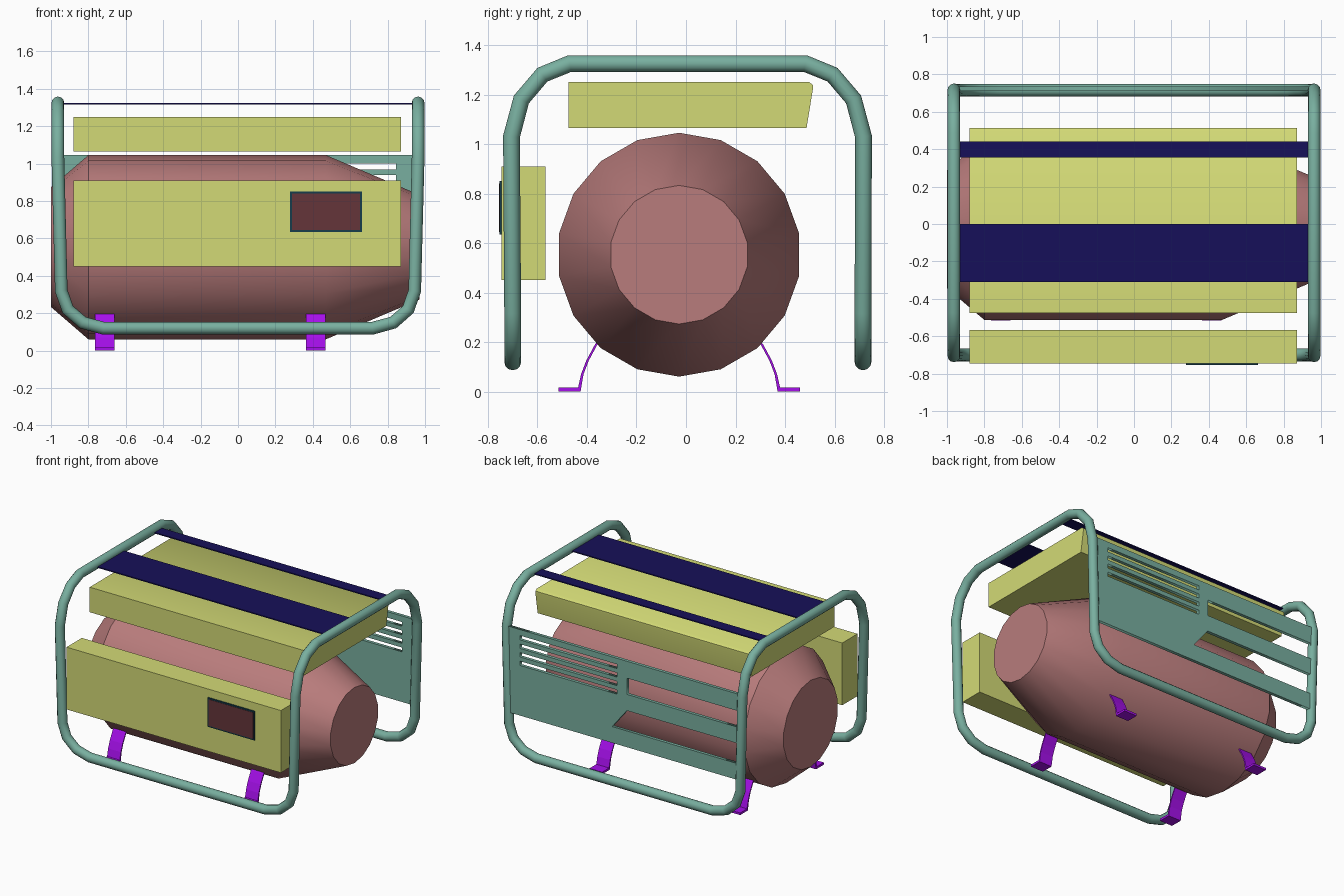
import bpy, bmesh, math
from mathutils import Vector

if "Cube" in bpy.data.objects:
    bpy.data.objects.remove(bpy.data.objects["Cube"])


def material(name, rgb):
    m = bpy.data.materials.new(name)
    m.diffuse_color = (*rgb, 1)
    m.use_nodes = True
    m.node_tree.nodes["Principled BSDF"].inputs["Base Color"].default_value = m.diffuse_color
    return m


TEAL = material("teal", (0.19, 0.43, 0.35))
YELLOW = material("yellow", (0.65, 0.70, 0.18))
PINK = material("pink", (0.48, 0.20, 0.20))
PURPLE = material("purple", (0.38, 0.005, 0.83))
NAVY = material("navy", (0.008, 0.005, 0.10))
MAROON = material("maroon", (0.13, 0.035, 0.042))
DARK = material("dark_teal", (0.008, 0.045, 0.07))


def finish(name, bm, mat):
    bmesh.ops.recalc_face_normals(bm, faces=bm.faces)
    me = bpy.data.meshes.new(name)
    bm.to_mesh(me)
    bm.free()
    me.materials.append(mat)
    ob = bpy.data.objects.new(name, me)
    bpy.context.collection.objects.link(ob)
    return ob


def smooth(ob, deg):
    bpy.ops.object.select_all(action='DESELECT')
    ob.select_set(True)
    bpy.context.view_layer.objects.active = ob
    bpy.ops.object.shade_smooth_by_angle(angle=math.radians(deg))


def prism(name, yz, x0, x1, mat):
    """Extrude a y-z outline along x."""
    bm = bmesh.new()
    f = bm.faces.new([bm.verts.new((x0, y, z)) for y, z in yz])
    r = bmesh.ops.extrude_face_region(bm, geom=[f])
    bmesh.ops.translate(bm, vec=(x1 - x0, 0, 0),
                        verts=[v for v in r['geom'] if isinstance(v, bmesh.types.BMVert)])
    return finish(name, bm, mat)


def box(name, x, y, z, mat):
    return prism(name, [(y[0], z[0]), (y[1], z[0]), (y[1], z[1]), (y[0], z[1])], *x, mat)


def curve_object(name, loops, mat, **settings):
    """Closed poly curves turned into a mesh."""
    cu = bpy.data.curves.new(name, 'CURVE')
    for key, value in settings.items():
        setattr(cu, key, value)
    for pts in loops:
        s = cu.splines.new('POLY')
        s.points.add(len(pts) - 1)
        for p, co in zip(s.points, pts):
            p.co = (*co, 1)
        s.use_cyclic_u = True
    cu.materials.append(mat)
    ob = bpy.data.objects.new(name, cu)
    bpy.context.collection.objects.link(ob)
    bpy.ops.object.select_all(action='DESELECT')
    ob.select_set(True)
    bpy.context.view_layer.objects.active = ob
    bpy.ops.object.convert(target='MESH')
    return bpy.context.object


# Tubular frame: one closed loop, half of it mirrored through the centre
rail = [(-0.72, 0.12), (-0.83, 0.15), (-0.91, 0.22), (-0.945, 0.32)]
arch = [(0.705, 1.03), (0.665, 1.18), (0.58, 1.28), (0.47, 1.325)]


def side(sx):
    """Front rail end, up the arch, down to the back rail end."""
    front = [(-sx * x, -0.70, z) for x, z in rail] + [(sx * 0.963, -y, z) for y, z in arch]
    back = [(sx * 0.963, y + 0.012, z) for y, z in arch[::-1]]
    back += [(-sx * x, 0.715, z) for x, z in rail[::-1]]
    return front + back


frame = curve_object("tube_frame", [side(1) + side(-1)[::-1]], TEAL,
                     dimensions='3D', bevel_depth=0.034, bevel_resolution=4)
smooth(frame, 50)

# Back panel with vent slots and two large windows
def rect(x0, x1, z0, z1):
    return [(x0, z0, 0), (x1, z0, 0), (x1, z1, 0), (x0, z1, 0)]


loops = [rect(-0.95, 0.95, 0.41, 1.045)]
loops += [rect(0.05, 0.845, z - 0.016, z + 0.016) for z in (0.985, 0.922, 0.859, 0.796)]
loops.append(rect(-0.93, -0.03, 0.80, 0.92))
loops.append([(-0.93, 0.53, 0), (0.09, 0.53, 0), (-0.03, 0.68, 0), (-0.93, 0.68, 0)])
panel = curve_object("back_panel", loops, TEAL, dimensions='2D', fill_mode='BOTH', extrude=0.012)
panel.rotation_euler.x = math.pi / 2
panel.location.y = 0.722

# Tank: 18-sided drum with tapered ends
bm = bmesh.new()
rings = []
for x, r in [(-1.0, 0.32), (-0.8, 0.4925), (0.47, 0.4925), (0.97, 0.28)]:
    rings.append([bm.verts.new((x, -0.028 + r * math.sin(a), 0.553 + r * math.cos(a)))
                  for a in (math.tau * i / 18 for i in range(18))])
for a, b in zip(rings, rings[1:]):
    for i in range(18):
        bm.faces.new((a[i], a[i - 1], b[i - 1], b[i]))
bm.faces.new(rings[0])
bm.faces.new(rings[-1])
smooth(finish("tank", bm, PINK), 30)

# Top box with a slanted, softened back, and the front control box
top = prism("top_box", [(-0.475, 1.065), (0.487, 1.065), (0.513, 1.225), (0.513, 1.238),
                        (0.498, 1.25), (-0.475, 1.25)], -0.88, 0.872, YELLOW)
smooth(top, 50)
box("control_box", (-0.88, 0.872), (-0.745, -0.567), (0.45, 0.91), YELLOW)

# Display window with dark border
box("display_border", (0.278, 0.662), (-0.753, -0.74), (0.635, 0.85), DARK)
box("display_screen", (0.288, 0.652), (-0.755, -0.745), (0.645, 0.84), MAROON)

# Flat straps across the top of the frame
box("wide_strap", (-0.95, 0.95), (-0.31, 0.0), (1.316, 1.324), NAVY)
box("narrow_strap", (-0.95, 0.95), (0.355, 0.44), (1.316, 1.324), NAVY)

# Four bent feet under the tank
outer = [(0.315, 0.215), (0.34, 0.19), (0.375, 0.125), (0.396, 0.07), (0.408, 0.016),
         (0.488, 0.016), (0.488, 0.0)]
inner = [(0.398, 0.0), (0.386, 0.07), (0.365, 0.125), (0.33, 0.19), (0.305, 0.215)]
for xn, x in (("left", -0.713), ("right", 0.415)):
    for yn, s in (("front", -1), ("back", 1)):
        prism(f"{yn}_{xn}_foot", [(-0.028 + s * y, z) for y, z in outer + inner],
              x - 0.052, x + 0.052, PURPLE)
